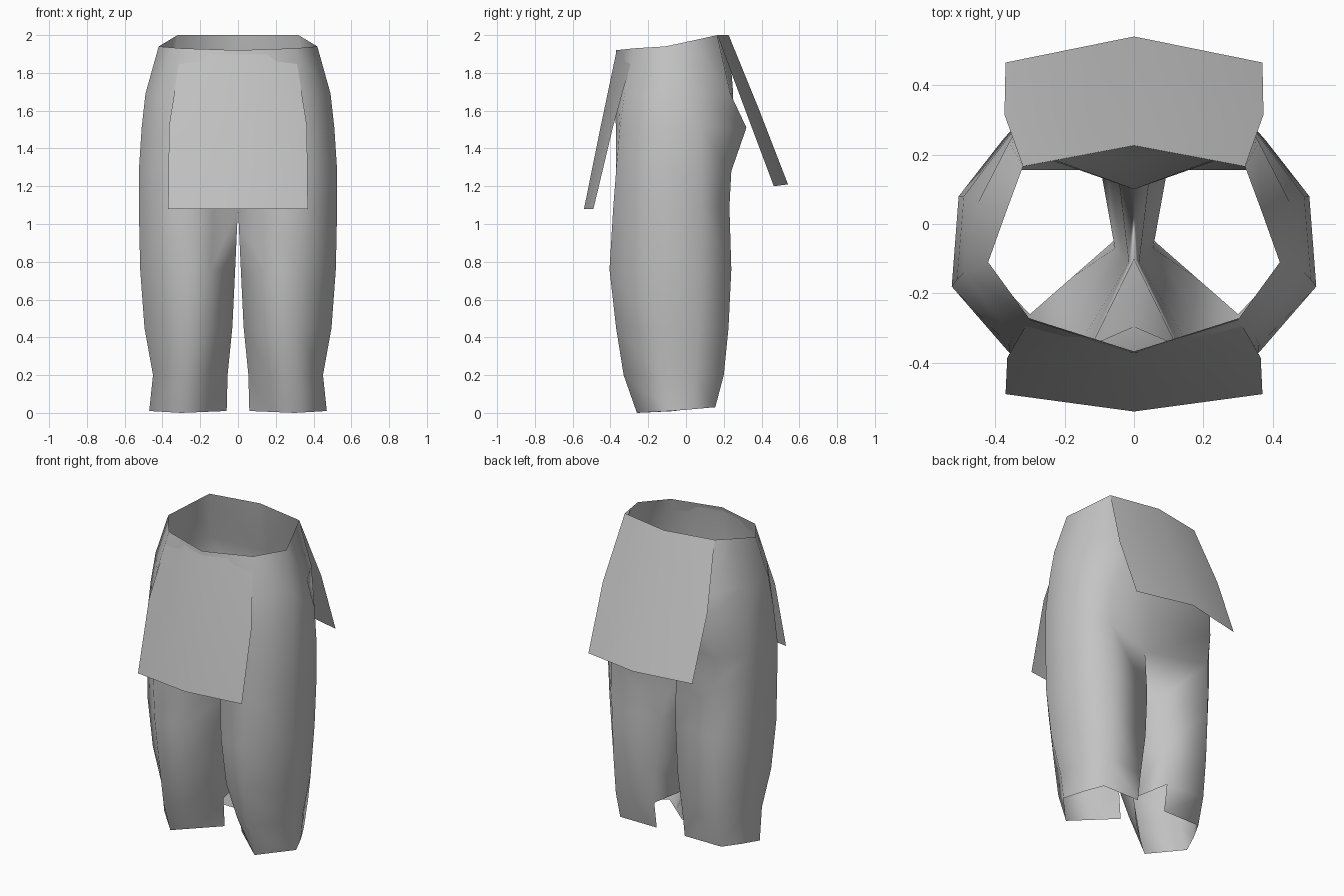
import bpy
import bmesh

cube = bpy.data.objects.get("Cube")
if cube:
    bpy.data.objects.remove(cube, do_unlink=True)

cloth = bpy.data.materials.new("grey_cloth")
cloth.use_nodes = True
GREY = (0.55, 0.55, 0.55, 1)
cloth.diffuse_color = GREY
cloth.node_tree.nodes["Principled BSDF"].inputs["Base Color"].default_value = GREY


def finish(bm, name):
    """Mirror across x, weld the middle seam and smooth the result."""
    geom = bm.verts[:] + bm.edges[:] + bm.faces[:]
    bmesh.ops.mirror(bm, geom=geom, axis='X', merge_dist=0.0005)
    bmesh.ops.remove_doubles(bm, verts=bm.verts[:], dist=0.0005)
    bmesh.ops.recalc_face_normals(bm, faces=bm.faces[:])
    mesh = bpy.data.meshes.new(name)
    bm.to_mesh(mesh)
    bm.free()
    mesh.shade_smooth()
    mesh.materials.append(cloth)
    bpy.context.collection.objects.link(bpy.data.objects.new(name, mesh))


def loft(bm, rows, skip):
    """Bridge neighbouring rows of points with quads."""
    grid = [[bm.verts.new(p) for p in row] for row in rows]
    for r in range(len(grid) - 1):
        upper, lower = grid[r], grid[r + 1]
        for c in range(len(upper)):
            d = (c + 1) % len(upper)
            if not skip(r, c):
                bm.faces.new((upper[c], upper[d], lower[d], lower[c]))


def ring(z, *points):
    return [(x, y, z) for x, y in points]


# Trousers: half rings run front, outer front, outer back, back,
# inner back, inner front, front middle
waist = [(.30, -.275, 1.93), (.42, -.11, 1.94), (.37, .03, 1.97), (.32, .165, 2),
         (0, .225, 2), (0, -.37, 1.92), (.15, -.322, 1.925)]
hem = [(.30, -.26, 0), (.47, -.08, .01), (.42, .04, .02), (.36, .155, .03),
       (.10, .155, .03), (.06, -.05, .01), (.18, -.155, .005)]
body = [
    ring(1.69, (.35, -.325), (.49, -.14), (.45, .06), (.36, .235), (0, .25), (0, -.385), (.18, -.36)),
    ring(1.51, (.36, -.35), (.51, -.16), (.49, .08), (.31, .32), (0, .25), (0, -.37), (.18, -.37)),
    ring(1.28, (.36, -.37), (.525, -.18), (.505, .08), (.38, .24), (0, .18), (0, -.295), (.15, -.36)),
    ring(1.09, (.34, -.385), (.525, -.18), (.505, .08), (.37, .23), (0, .10), (0, -.10), (.13, -.365)),
    ring(.76, (.31, -.405), (.518, -.18), (.49, .08), (.36, .24), (.05, .18), (.015, -.11), (.14, -.375)),
    ring(.45, (.30, -.37), (.495, -.16), (.47, .07), (.36, .225), (.08, .2), (.03, -.1), (.15, -.335)),
    ring(.2, (.30, -.33), (.45, -.13), (.43, .05), (.36, .2), (.10, .18), (.055, -.07), (.17, -.25)),
]
CROTCH, CUFF, INSIDE = 4, 7, 4
pants = bmesh.new()
# The inner panel exists only between the crotch and the slit above the hem
loft(pants, [waist] + body + [hem],
     lambda r, c: c == INSIDE and (r < CROTCH or r == CUFF))
finish(pants, "trousers")


# Hanging panels: each row gives a middle point and an edge point
def make_flap(name, rows):
    bm = bmesh.new()
    loft(bm, rows, lambda r, c: c == 1)
    finish(bm, name)


make_flap("front_flap", [
    [(0, -.367, 1.92), (.30, -.272, 1.925)],
    [(0, -.455, 1.5), (.365, -.385, 1.52)],
    [(0, -.54, 1.08), (.37, -.49, 1.08)],
])
make_flap("back_flap", [
    [(0, .226, 2), (.32, .166, 2)],
    [(0, .385, 1.61), (.373, .315, 1.6)],
    [(0, .54, 1.21), (.37, .465, 1.2)],
])
